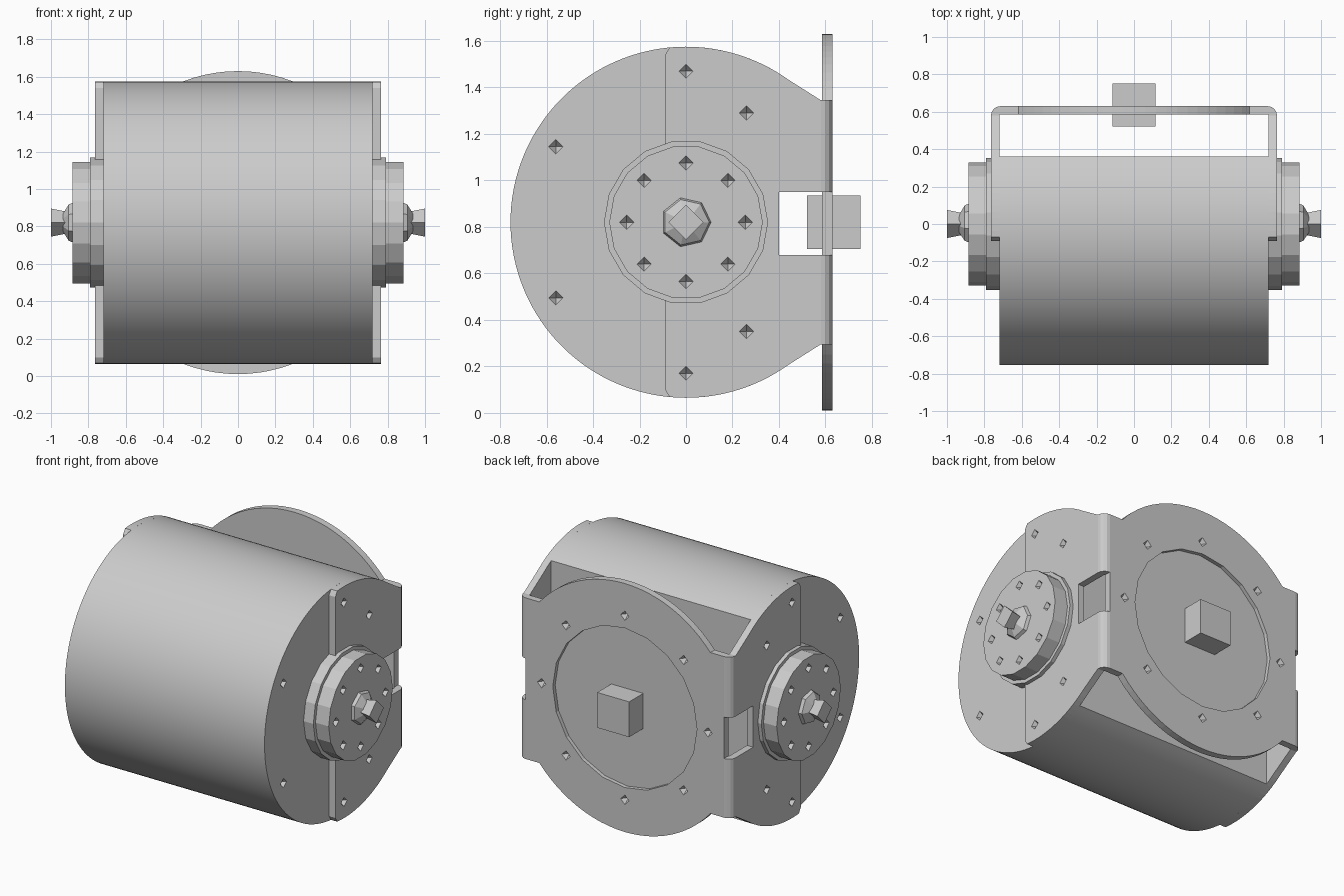
import bpy
import bmesh
from math import sin, cos, pi, sqrt, asin, radians
from mathutils import Vector, Matrix

cube = bpy.data.objects.get("Cube")
if cube:
    bpy.data.objects.remove(cube, do_unlink=True)

metal = bpy.data.materials.new("plain grey metal")
metal.use_nodes = True
GREY = (0.6, 0.6, 0.6, 1)
metal.diffuse_color = GREY
metal.node_tree.nodes["Principled BSDF"].inputs["Base Color"].default_value = GREY

CZ = 0.82         # axle height
R = 0.755         # drum radius
END = 0.72        # drum half width
OUT = 0.765       # bracket half width
BACK = 0.63       # rear face of bracket
THICK = 0.045
SIDE_LOW, SIDE_HIGH = CZ - 0.525, CZ + 0.525


def finish(name, bm):
    bmesh.ops.recalc_face_normals(bm, faces=bm.faces)
    mesh = bpy.data.meshes.new(name)
    bm.to_mesh(mesh)
    bm.free()
    mesh.materials.append(metal)
    obj = bpy.data.objects.new(name, mesh)
    bpy.context.collection.objects.link(obj)
    return obj


def place(axis, t, u, v):
    return {"x": (t, u, v), "y": (u, t, v), "z": (u, v, t)}[axis]


def loft(bm, axis, rings):
    """Skin a list of (position, outline) rings along an axis and cap both ends."""
    loops = [[bm.verts.new(place(axis, t, u, v)) for u, v in pts] for t, pts in rings]
    n = len(loops[0])
    for a, b in zip(loops, loops[1:]):
        for i in range(n):
            j = (i + 1) % n
            bm.faces.new((a[i], a[j], b[j], b[i]))
    bm.faces.new(loops[0])
    bm.faces.new(loops[-1])


def part(name, axis, rings):
    bm = bmesh.new()
    loft(bm, axis, rings)
    return finish(name, bm)


def prism(name, axis, pts, a, b):
    return part(name, axis, [(a, pts), (b, pts)])


def arc(r, start, end, n, cu=0.0, cv=CZ):
    return [(cu + r * cos(start + (end - start) * i / n),
             cv + r * sin(start + (end - start) * i / n)) for i in range(n + 1)]


def ring(r, n, turn=0.0):
    return arc(r, turn, turn + 2 * pi, n)[:-1]


def box(u0, u1, v0, v1):
    return [(u0, v0), (u1, v0), (u1, v1), (u0, v1)]


def pit(bm, spot, inward):
    """Small four-sided pointed pit for a screw."""
    d = Vector(inward)
    turn = d.to_track_quat("Z", "Y").to_matrix().to_4x4()
    bmesh.ops.create_cone(bm, cap_ends=True, segments=4, radius1=0.034, radius2=0,
                          depth=0.045, matrix=Matrix.Translation(Vector(spot) + d * 0.018) @ turn)


def carve(obj, bm):
    cutter = finish("cutter", bm)
    cutter.hide_render = True
    mod = obj.modifiers.new("carve", "BOOLEAN")
    mod.operation = "DIFFERENCE"
    mod.solver = "EXACT"
    mod.object = cutter
    bpy.context.view_layer.objects.active = obj
    bpy.ops.object.modifier_apply(modifier=mod.name)
    bpy.data.objects.remove(cutter, do_unlink=True)


def smooth(obj):
    bpy.ops.object.select_all(action="DESELECT")
    obj.select_set(True)
    bpy.context.view_layer.objects.active = obj
    bpy.ops.object.shade_smooth_by_angle(angle=radians(30))


# Drum, cut flat at the rear
half = pi / 2 - asin(0.36 / R)
drum = prism("drum", "x", arc(R, half, 2 * pi - half, 96), -END, END)
pits = bmesh.new()
for s in (1, -1):
    for dz in (0.325, -0.325):
        pit(pits, (s * END, -0.56, CZ + dz), (-s, 0, 0))
carve(drum, pits)
smooth(drum)

# Side plate outline: follows the drum, then tapers to the bend
front_angle = pi / 2 + asin(0.07 / R)
taper_angle = pi / 2 - asin(0.44 / R)
top = [(-0.09, CZ + 0.72)] + arc(R, front_angle, taper_angle, 16) + [(0.58, SIDE_HIGH)]
side_outline = top + [(u, 2 * CZ - v) for u, v in reversed(top)]

for s, side in ((1, "left"), (-1, "right")):
    plate = prism(side + "_side_plate", "x", side_outline, s * END, s * OUT)
    cut = bmesh.new()
    for y, dz in ((0, 0.65), (0.26, 0.47), (0.26, -0.47), (0, -0.65)):
        pit(cut, (s * OUT, y, CZ + dz), (-s, 0, 0))
    loft(cut, "x", [(s * 0.6, box(0.4, 0.7, 0.68, 0.95)), (s * 0.9, box(0.4, 0.7, 0.68, 0.95))])
    carve(plate, cut)

    # Rounded bend joining side and back plates, split by the slot
    cx, cy = OUT - 0.05, BACK - 0.05
    bend = arc(0.05, 0, pi / 2, 4, cx, cy) + arc(0.006, pi / 2, 0, 2, cx, cy)
    bend = [(s * u, v) for u, v in bend]
    prism(side + "_upper_bend", "z", bend, 0.95, SIDE_HIGH)
    prism(side + "_lower_bend", "z", bend, SIDE_LOW, 0.68)

    # Stepped bearing hub
    prism(side + "_hub_flange", "x", ring(0.353, 18), s * END, s * 0.79)
    hub = prism(side + "_hub_cap", "x", ring(0.33, 18), s * 0.78, s * 0.885)
    cut = bmesh.new()
    for i in range(8):
        a = i * pi / 4
        pit(cut, (s * 0.885, 0.255 * cos(a), CZ + 0.255 * sin(a)), (-s, 0, 0))
    carve(hub, cut)

    # Axle nut and square pin
    part(side + "_axle_nut", "x", [(s * 0.88, ring(0.11, 7)), (s * 0.905, ring(0.1, 7)),
                                   (s * 0.935, ring(0.05, 7))])
    part(side + "_axle_pin", "x", [(s * 0.9, ring(0.055, 4)), (s * 1.0, ring(0.075, 4))])

# Back plate: disc merged with the straight band between the bends
BR = 0.81
edge = asin(0.525 / BR)
edge_x = OUT - 0.05
outline = ([(edge_x, SIDE_HIGH)] + arc(BR, edge, pi - edge, 24) + [(-edge_x, SIDE_HIGH), (-edge_x, SIDE_LOW)]
           + arc(BR, pi + edge, 2 * pi - edge, 24) + [(edge_x, SIDE_LOW)])
back = prism("back_plate", "y", outline, BACK - THICK, BACK)
cut = bmesh.new()
loft(cut, "y", [(BACK - 0.025, ring(0.52, 20)), (BACK + 0.05, ring(0.52, 20))])
for i in range(8):
    a = i * pi / 4
    pit(cut, (0.6 * cos(a), BACK, CZ + 0.6 * sin(a)), (0, -1, 0))
carve(back, cut)

# Square mounting block through the back plate
prism("mounting_block", "y", box(-0.115, 0.115, CZ - 0.115, CZ + 0.115), 0.52, 0.75)
